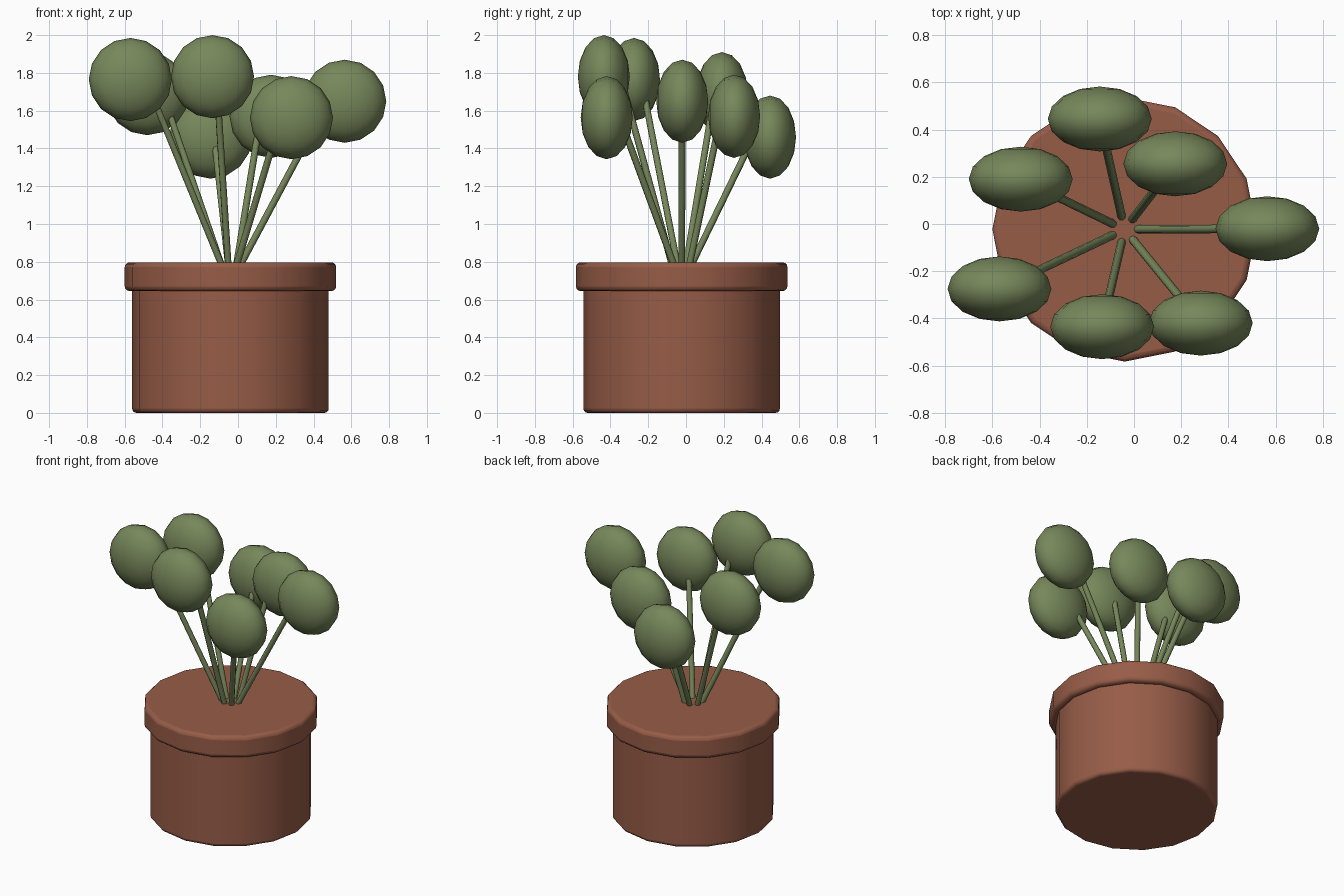
import bpy, math
from mathutils import Vector

cube = bpy.data.objects.get("Cube")
if cube:
    bpy.data.objects.remove(cube, do_unlink=True)

CX, CY = -0.04, -0.023          # pot axis
SOIL_Z = 0.797


def material(name, color):
    m = bpy.data.materials.new(name)
    m.use_nodes = True
    m.diffuse_color = (*color, 1)
    bsdf = next(n for n in m.node_tree.nodes if n.type == 'BSDF_PRINCIPLED')
    bsdf.inputs["Base Color"].default_value = (*color, 1)
    return m


terracotta = material("terracotta", (0.31, 0.108, 0.064))
leaf_green = material("leaf green", (0.185, 0.245, 0.105))


def finish(name, mat, angle):
    ob = bpy.context.object
    ob.name = name
    ob.data.materials.append(mat)
    bpy.ops.object.shade_smooth_by_angle(angle=math.radians(angle))
    return ob


def pot_ring(name, radius, z0, z1, bevel):
    """Sixteen-sided drum with softened top and bottom edges."""
    bpy.ops.mesh.primitive_cylinder_add(
        vertices=16, radius=radius, depth=z1 - z0,
        location=(CX, CY, (z0 + z1) / 2), rotation=(0, 0, math.pi / 2))
    ob = finish(name, terracotta, 40)
    mod = ob.modifiers.new("soft edges", 'BEVEL')
    mod.width = bevel
    mod.segments = 3
    mod.limit_method = 'ANGLE'
    mod.angle_limit = math.radians(40)


def stem(name, start, end, radius):
    d = end - start
    bpy.ops.mesh.primitive_cylinder_add(
        vertices=8, radius=radius, depth=d.length, location=(start + end) / 2,
        rotation=d.to_track_quat('Z', 'Y').to_euler())
    finish(name, leaf_green, 60)


def leaf(name, center):
    """Round pad, flattened front to back."""
    bpy.ops.mesh.primitive_uv_sphere_add(
        segments=16, ring_count=8, radius=0.22, location=center,
        rotation=(math.pi / 2, 0, 0))
    ob = finish(name, leaf_green, 60)
    ob.scale = (1, 1, 0.625)


# Pot
pot_ring("pot_body", 0.52, 0, 0.70, 0.022)
pot_ring("pot_rim", 0.56, 0.645, SOIL_Z, 0.025)

# Stems fan out from the middle, each carrying one leaf
leaf_centers = [
    (0.283, -0.42, 1.563), (-0.135, -0.435, 1.78), (-0.57, -0.275, 1.765),
    (0.565, -0.02, 1.65), (-0.48, 0.19, 1.69), (0.175, 0.255, 1.57),
    (-0.145, 0.445, 1.46),
]
for i, c in enumerate(leaf_centers, 1):
    center = Vector(c)
    out = Vector((center.x - CX, center.y - CY, 0))
    reach = out.length - 0.09
    out.normalize()
    axis = Vector((CX, CY, 0))
    base = axis + out * 0.052 + Vector((0, 0, SOIL_Z - 0.015))
    tip = axis + out * reach + Vector((0, 0, center.z))
    stem(f"stem_{i}", base, tip, 0.018)
    leaf(f"leaf_{i}", center)
